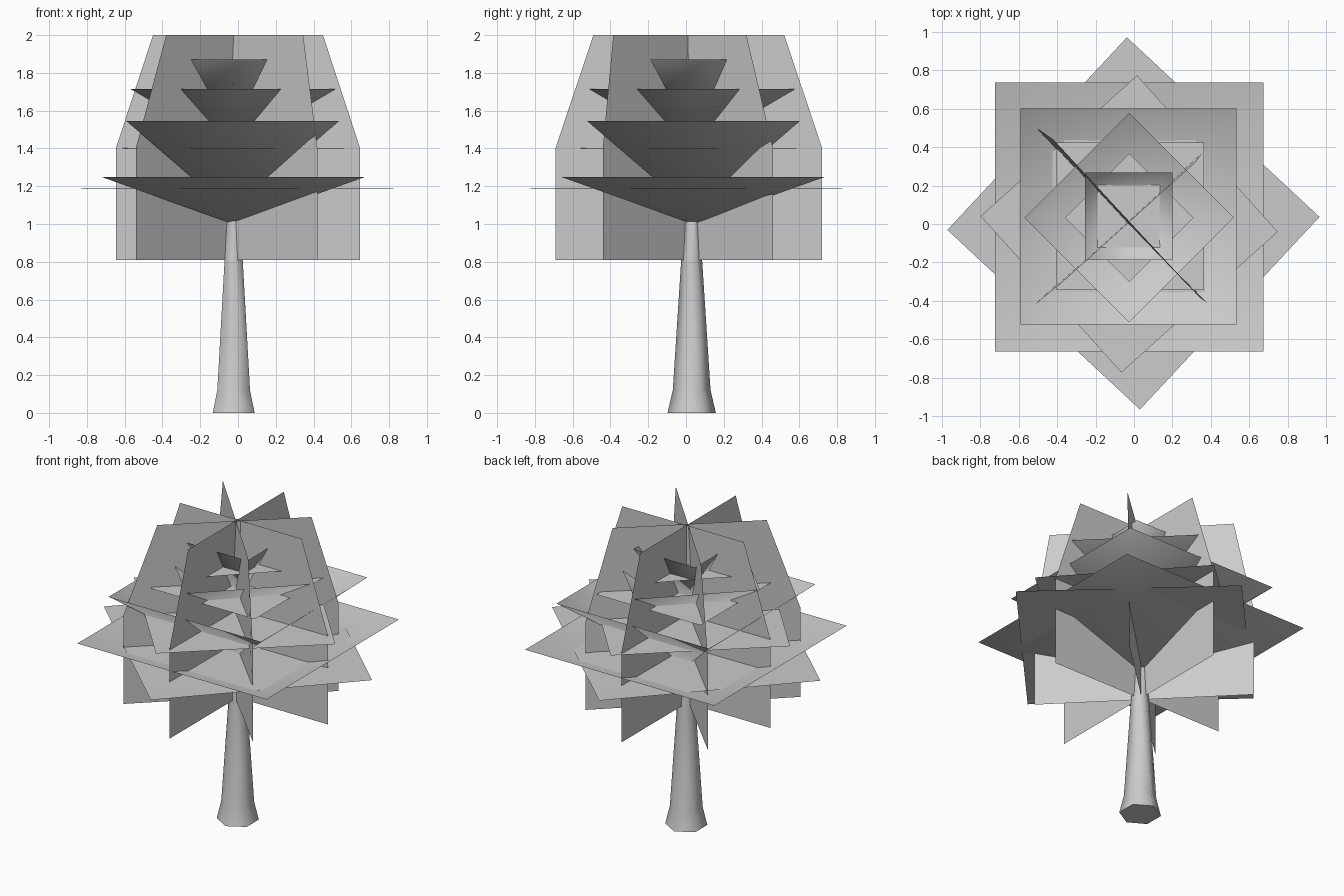
import bpy, math

if "Cube" in bpy.data.objects:
    bpy.data.objects.remove(bpy.data.objects["Cube"])

CX, CY = -0.025, 0.03   # trunk axis


def make(name, verts, faces, smooth=False):
    me = bpy.data.meshes.new(name)
    me.from_pydata(verts, [], faces)
    me.update()
    ob = bpy.data.objects.new(name, me)
    bpy.context.collection.objects.link(ob)
    if smooth:
        for p in me.polygons:
            p.use_smooth = len(p.vertices) == 4
    return ob


# Trunk: tapered six-sided tube with flared foot
rings = [(0, 0.128), (0.12, 0.10), (0.8, 0.056), (1.3, 0.02)]
verts = [(CX + 0.002 + r * math.sin(k * math.pi / 3), CY + r * math.cos(k * math.pi / 3), z)
         for z, r in rings for k in range(6)]
faces = [(i * 6 + k, i * 6 + 6 + k, i * 6 + 6 + (k + 1) % 6, i * 6 + (k + 1) % 6)
         for i in range(len(rings) - 1) for k in range(6)]
faces.append(tuple(range(6)))
make("trunk", verts, faces, True)


# Upright foliage cards: wide ends a and b, narrowed ends ta and tb at the top
def upright_card(name, a, b, ta, tb):
    make(name, [(*a, 0.81), (*b, 0.81), (*b, 1.405), (*tb, 2), (*ta, 2), (*a, 1.405)],
         [(0, 1, 2, 3, 4, 5)])


upright_card("upright_card_side", (-0.645, CY), (0.645, CY), (-0.45, CY), (0.45, CY))
upright_card("upright_card_front", (CX, -0.69), (CX, 0.72), (CX, -0.49), (CX, 0.52))
upright_card("upright_card_diagonal_a", (-0.52, 0.51), (0.42, -0.44),
             (-0.42, 0.44), (0.345, -0.385))
upright_card("upright_card_diagonal_b", (-0.54, -0.44), (0.42, 0.46),
             (-0.38, -0.31), (0.32, 0.32))


# Foliage layers: four-cornered upside-down pyramids, shallow or deep
def layer(name, cx, cy, radius, z_rim, z_centre, turn):
    vs = [(cx, cy, z_centre)]
    for k in range(4):
        a = math.radians(turn + 90 * k)
        vs.append((cx + radius * math.cos(a), cy + radius * math.sin(a), z_rim))
    ob = make(name, vs, [(0, k + 1, (k + 1) % 4 + 1) for k in range(4)])
    for p in ob.data.polygons:
        p.use_smooth = True


D = math.sqrt(2)
layer("foliage_bowl_1", CX, 0.037, 0.70 * D, 1.25, 1.0, 45)
layer("foliage_bowl_2", CX - 0.003, 0.04, 0.563 * D, 1.545, 1.06, 45)
layer("foliage_bowl_3", CX, 0.033, 0.545, 1.715, 1.395, 0)
layer("foliage_bowl_4", CX - 0.003, 0.04, 0.228 * D, 1.87, 1.435, 45)
layer("foliage_flat_1", -0.003, 0.003, 0.97, 1.19, 1.185, 2)
layer("foliage_flat_2", CX, 0.0, 0.775, 1.402, 1.398, -3)
layer("foliage_flat_3", -0.02, 0.04, 0.385 * D, 1.583, 1.58, 45)
layer("foliage_flat_4", CX, 0.033, 0.335, 1.745, 1.74, 0)
